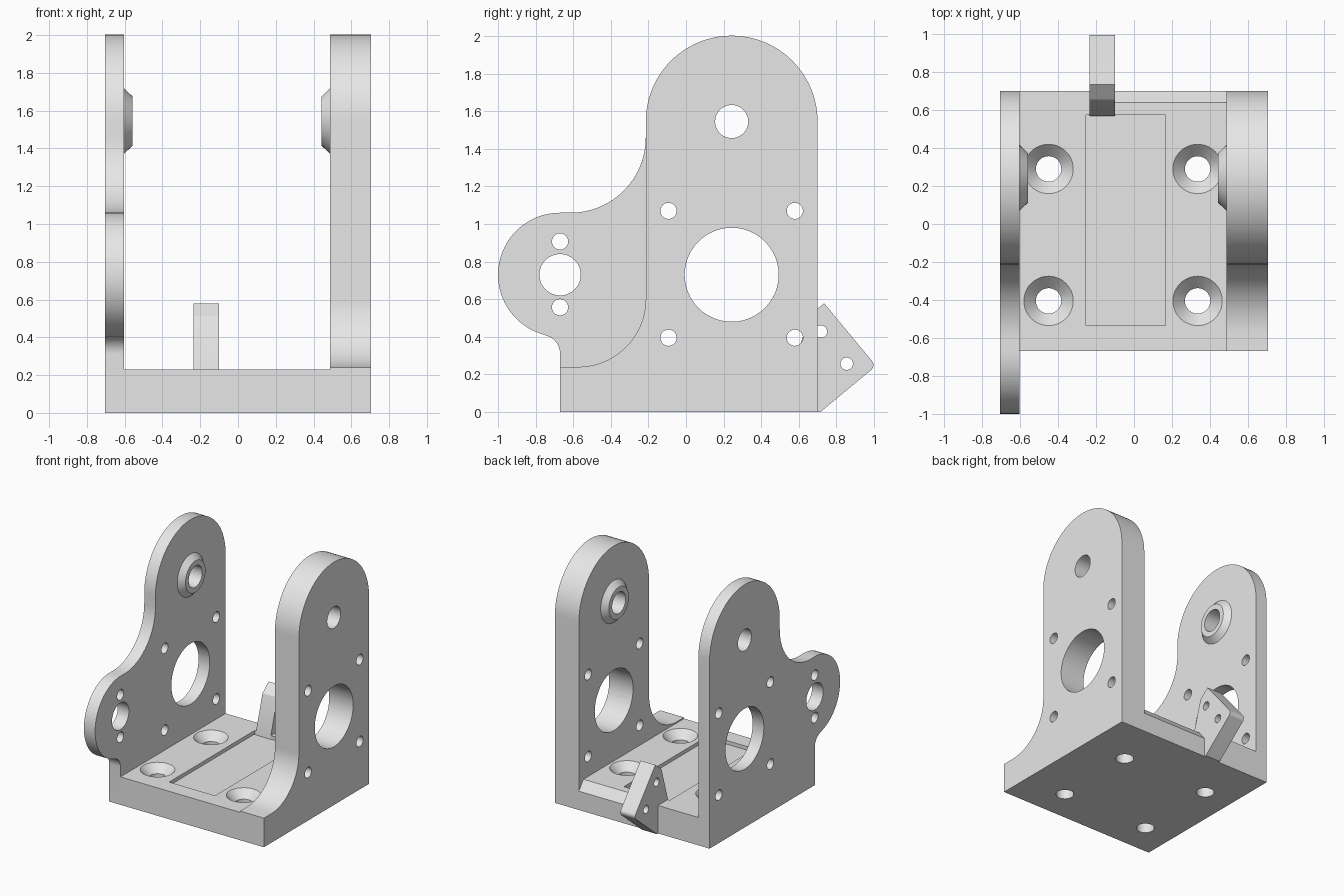
import bpy, bmesh, math
from math import cos, sin, radians

cube = bpy.data.objects.get("Cube")
if cube:
    bpy.data.objects.remove(cube)

grey = bpy.data.materials.new("plain_grey")
grey.use_nodes = True
COLOUR = (0.8, 0.8, 0.8, 1)
grey.diffuse_color = COLOUR
next(n for n in grey.node_tree.nodes if n.type == 'BSDF_PRINCIPLED').inputs["Base Color"].default_value = COLOUR


def arc(cy, cz, r, start, end, steps=24):
    """Points along an arc in the side (y, z) plane, angles in degrees."""
    angles = [radians(start + (end - start) * i / steps) for i in range(steps + 1)]
    return [(cy + r * cos(a), cz + r * sin(a)) for a in angles]


def loft(bm, loops):
    """Closed solid through equal loops of points."""
    rings = [[bm.verts.new(p) for p in loop] for loop in loops]
    caps = [bm.faces.new(rings[0]), bm.faces.new(rings[-1])]
    faces = list(caps)
    n = len(rings[0])
    for a, b in zip(rings, rings[1:]):
        for i in range(n):
            j = (i + 1) % n
            faces.append(bm.faces.new((a[i], a[j], b[j], b[i])))
    bmesh.ops.recalc_face_normals(bm, faces=faces)


def plate(bm, outline, x0, x1):
    loft(bm, [[(x, y, z) for y, z in outline] for x in (x0, x1)])


def turned(bm, axis, u, v, stations, sides=48):
    """Round solid along x or z, with (position, radius) stations."""
    loops = []
    for pos, r in stations:
        ring = arc(u, v, r, 0, 360, sides)[:-1]
        loops.append([(pos, a, b) if axis == 'x' else (a, b, pos) for a, b in ring])
    loft(bm, loops)


def to_object(name, bm):
    mesh = bpy.data.meshes.new(name)
    bm.to_mesh(mesh)
    bm.free()
    mesh.materials.append(grey)
    obj = bpy.data.objects.new(name, mesh)
    bpy.context.scene.collection.objects.link(obj)
    return obj


def part(name, solid, cutter):
    """Cut the solid, keep the result as a plain mesh and shade it."""
    obj, tool = to_object(name, solid), to_object(name + "_cutter", cutter)
    tool.hide_render = True
    mod = obj.modifiers.new("cut", 'BOOLEAN')
    mod.operation, mod.solver, mod.object = 'DIFFERENCE', 'EXACT', tool
    bpy.context.view_layer.update()
    result = bpy.data.meshes.new_from_object(obj.evaluated_get(bpy.context.evaluated_depsgraph_get()))
    obj.modifiers.clear()
    obj.data = result
    bpy.data.objects.remove(tool)
    bpy.ops.object.select_all(action='DESELECT')
    obj.select_set(True)
    bpy.context.view_layer.objects.active = obj
    bpy.ops.object.shade_smooth_by_angle(angle=radians(30))


def x_holes(holes):
    bm = bmesh.new()
    for y, z, r in holes:
        turned(bm, 'x', y, z, [(-1, r), (1, r)])
    return bm


LEFT, THIN_IN, THICK_IN, RIGHT = -0.705, -0.603, 0.487, 0.705
FRONT, BACK, FLOOR = -0.67, 0.7, 0.23
PY, PZ, PR = 0.243, 1.545, 0.457          # pivot centre and wall top radius
EDGE = PY - PR                            # front edge of the upright
pivot = (PY, PZ, 0.088)
wall_holes = [pivot, (PY, 0.73, 0.25)]
wall_holes += [(PY + s * 0.336, z, 0.043) for s in (-1, 1) for z in (0.395, 1.07)]

# Thick wall with a swept foot
thick = bmesh.new()
plate(thick, [(FRONT, 0), (BACK, 0)] + arc(PY, PZ, PR, 0, 180, 48)
      + arc(EDGE - 0.36, 0.6, 0.36, 0, -90) + [(FRONT, 0.24)], THICK_IN, RIGHT)
part("thick_wall", thick, x_holes(wall_holes))

# Thin wall with a rounded ear
ear_y, ear_z, ear_r = -0.67, 0.73, 0.33
tangent = math.degrees(math.atan2(-0.42, -0.1)) % 360
thin = bmesh.new()
plate(thin, [(FRONT, 0), (BACK, 0)] + arc(PY, PZ, PR, 0, 180, 48)
      + arc(EDGE - 0.4, 1.46, 0.4, 0, -90) + arc(ear_y, ear_z, ear_r, 90, tangent, 36)
      + arc(ear_y - 0.1, 0.31, 0.1, tangent - 180, 0, 12), LEFT, THIN_IN)
ear_holes = [(ear_y, ear_z, 0.11), (ear_y, 0.907, 0.043), (ear_y, 0.557, 0.043)]
part("thin_wall", thin, x_holes(wall_holes + ear_holes))

# Tapered pivot bosses on the inner faces
for name, x, d in (("thin_wall_boss", THIN_IN, 1), ("thick_wall_boss", THICK_IN, -1)):
    boss = bmesh.new()
    turned(boss, 'x', PY, PZ, [(x, 0.173), (x + d * 0.045, 0.13)])
    part(name, boss, x_holes([pivot]))

# Base with shallow pocket, countersunk holes and a chamfered rear edge
base = bmesh.new()
plate(base, [(FRONT, 0), (BACK, 0), (BACK, FLOOR), (FRONT, FLOOR)], THIN_IN, THICK_IN)
cuts = bmesh.new()
plate(cuts, [(-0.535, 0.2), (0.573, 0.2), (0.573, 0.3), (-0.535, 0.3)], -0.253, 0.165)
plate(cuts, [(0.64, FLOOR), (BACK, 0.155), (0.8, 0.03), (0.8, 0.4), (0.64, 0.4)], -0.1, 0.6)
for x in (-0.45, 0.335):
    for y in (-0.405, 0.29):
        turned(cuts, 'z', x, y, [(-0.1, 0.067), (FLOOR - 0.065, 0.067),
                                 (FLOOR, 0.13), (0.3, 0.13)])
part("base_plate", base, cuts)

# Rear mounting tab
tab = bmesh.new()
plate(tab, [(0.57, 0.1), (BACK, 0), (0.715, 0)] + arc(0.962, 0.25, 0.035, -50, 40, 8)
      + [(0.735, 0.578), (0.655, 0.513), (0.57, FLOOR)], -0.235, -0.1)
part("rear_tab", tab, x_holes([(0.718, 0.428, 0.033), (0.855, 0.257, 0.033)]))
